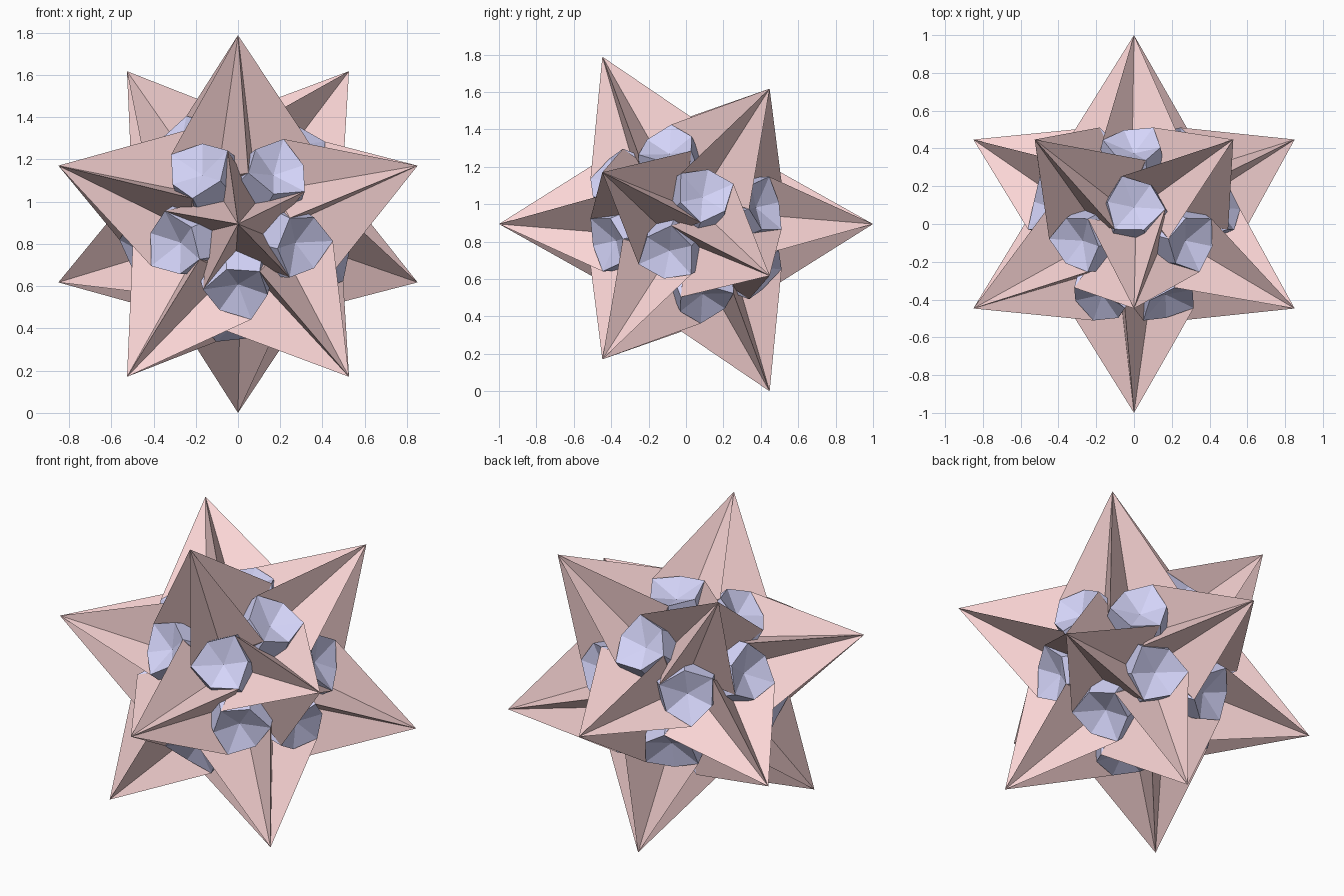
import bpy, bmesh
from math import radians, cos, sin, sqrt
from mathutils import Vector, Matrix

if "Cube" in bpy.data.objects:
    bpy.data.objects.remove(bpy.data.objects["Cube"])

CENTRE = Vector((0, 0, 2 / sqrt(5)))
TIP = Vector((0, -1, 0))
TIP_UP = Vector((0, -1 / sqrt(5), 2 / sqrt(5)))


def ring(radius, angle, y):
    """Point around the front spike's axis, angle measured in the front view."""
    a = radians(angle)
    return Vector((radius * cos(a), y, radius * sin(a)))


def icosahedral_rotations():
    """All 60 rotations, grown from a five-fold and a two-fold turn."""
    gens = [Matrix.Rotation(radians(72), 3, 'Y'),
            Matrix.Rotation(radians(180), 3, (TIP + TIP_UP).normalized())]
    found = [Matrix.Identity(3)]
    for m in found:
        for g in gens:
            c = g @ m
            if not any(max((c[i] - f[i]).length for i in range(3)) < 0.01 for f in found):
                found.append(c)
    return found


ROTATIONS = icosahedral_rotations()


def build(name, faces, colour):
    """Repeat one sector over the whole icosahedral symmetry."""
    bm = bmesh.new()
    for rot in ROTATIONS:
        for face in faces:
            bm.faces.new([bm.verts.new(rot @ p + CENTRE) for p in face])
    bmesh.ops.remove_doubles(bm, verts=bm.verts, dist=0.0005)
    bmesh.ops.recalc_face_normals(bm, faces=bm.faces)
    me = bpy.data.meshes.new(name)
    bm.to_mesh(me)
    bm.free()
    ob = bpy.data.objects.new(name, me)
    bpy.context.collection.objects.link(ob)
    mat = bpy.data.materials.new(name + "_colour")
    mat.diffuse_color = colour
    mat.use_nodes = True
    mat.node_tree.nodes["Principled BSDF"].inputs["Base Color"].default_value = mat.diffuse_color
    me.materials.append(mat)
    return ob


# Twisted star spikes: ridge, off-centre valley, next ridge
ridge = ring(0.352, 98, -0.445)
valley = ring(0.152, 122, -0.30)
next_ridge = ring(0.352, 170, -0.445)
origin = Vector((0, 0, 0))
build("star_spikes", [
    (TIP, ridge, valley),
    (TIP, valley, next_ridge),
    (origin, valley, ridge),
    (origin, next_ridge, valley),
], (0.95, 0.66, 0.66, 1))

# Faceted clusters on the three-fold axes, filling the gaps between spikes
left_tip = ring(2 / sqrt(5), 162, -1 / sqrt(5))
axis = (TIP + TIP_UP + left_tip).normalized()
turn = Matrix.Rotation(radians(120), 3, axis)


def around(p, height, spread):
    """Move a point to a new height on the axis and scale its offset."""
    return axis * height + (p - axis * p.dot(axis)) * spread


corner = ridge
corner_next = turn @ corner
notch = around(turn @ corner_next, 0.525, -0.85)
hub = axis * 0.47


def low(p):
    return around(p, 0.40, 1.15)


build("inner_clusters", [
    (hub, corner, notch),
    (hub, notch, corner_next),
    (corner, low(corner), low(notch), notch),
    (notch, low(notch), low(corner_next), corner_next),
    (low(corner), origin, low(notch)),
    (low(notch), origin, low(corner_next)),
], (0.66, 0.66, 0.95, 1))
